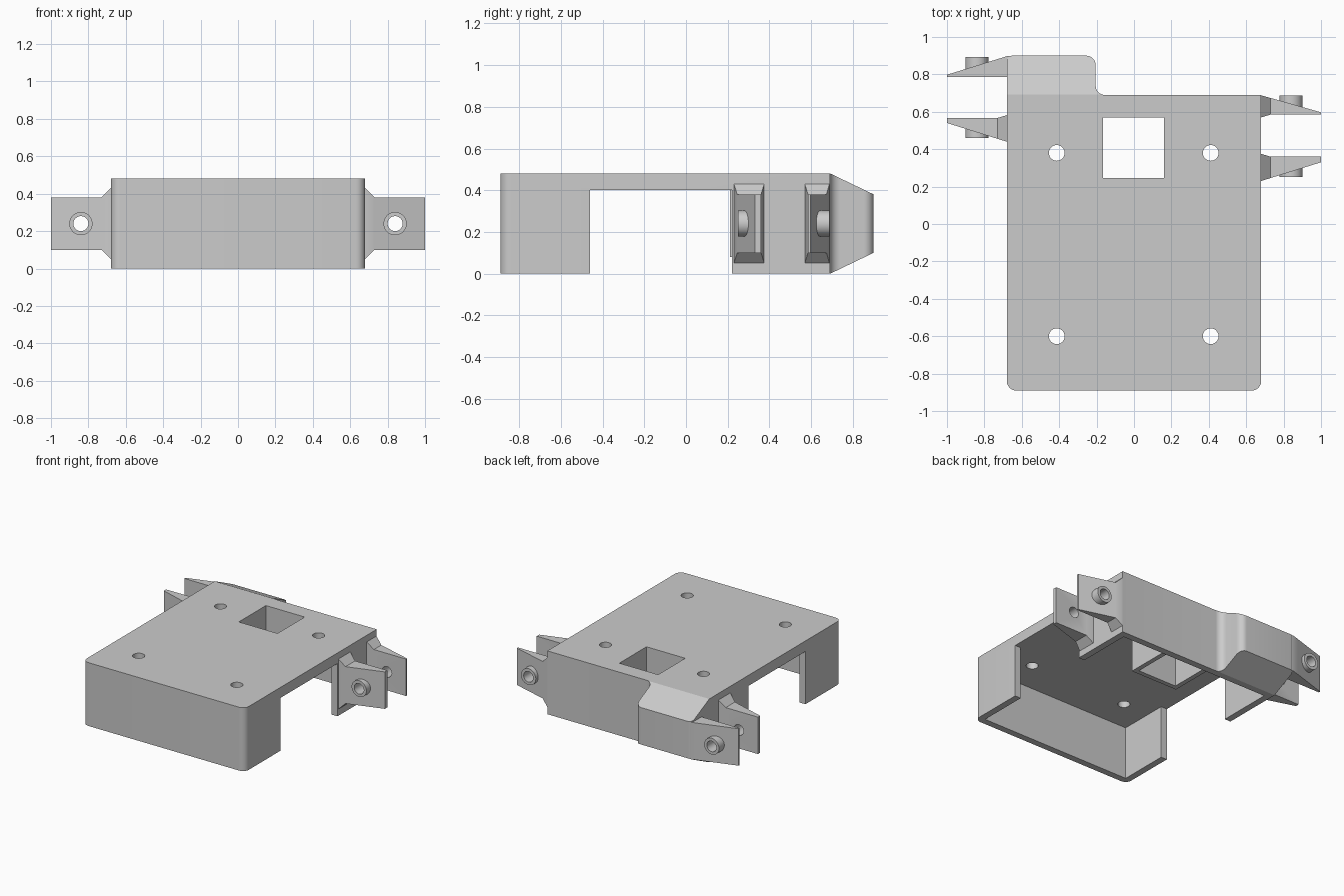
import bpy
import bmesh
import math
from mathutils import Matrix, Vector

cube = bpy.data.objects.get("Cube")
if cube:
    bpy.data.objects.remove(cube, do_unlink=True)

GREY = (0.6, 0.6, 0.6, 1)
mat = bpy.data.materials.new("plain grey")
mat.use_nodes = True
mat.diffuse_color = GREY
mat.node_tree.nodes["Principled BSDF"].inputs["Base Color"].default_value = GREY


def make(name, bm):
    bmesh.ops.recalc_face_normals(bm, faces=bm.faces)
    mesh = bpy.data.meshes.new(name)
    bm.to_mesh(mesh)
    bm.free()
    mesh.materials.append(mat)
    obj = bpy.data.objects.new(name, mesh)
    bpy.context.collection.objects.link(obj)
    return obj


def box(name, x0, x1, y0, y1, z0, z1):
    bm = bmesh.new()
    bmesh.ops.create_cube(bm, size=1)
    for v in bm.verts:
        v.co = ((x0 + x1) / 2 + v.co.x * (x1 - x0),
                (y0 + y1) / 2 + v.co.y * (y1 - y0),
                (z0 + z1) / 2 + v.co.z * (z1 - z0))
    return make(name, bm)


def cylinder(name, centre, radius, depth, along_y=False):
    bm = bmesh.new()
    turn = Matrix.Rotation(math.pi / 2 if along_y else 0, 4, "X")
    bmesh.ops.create_cone(bm, cap_ends=True, segments=40, radius1=radius, radius2=radius,
                          depth=depth, matrix=Matrix.Translation(centre) @ turn)
    return make(name, bm)


def combine(obj, others, operation="DIFFERENCE"):
    """Apply boolean operations and remove the helper objects."""
    for other in others:
        mod = obj.modifiers.new("boolean", "BOOLEAN")
        mod.operation = operation
        mod.solver = "EXACT"
        mod.object = other
    bpy.context.view_layer.update()
    graph = bpy.context.evaluated_depsgraph_get()
    mesh = bpy.data.meshes.new_from_object(obj.evaluated_get(graph))
    obj.modifiers.clear()
    obj.data = mesh
    for other in others:
        bpy.data.objects.remove(other, do_unlink=True)


def rounded(corners, steps=8):
    """Outline with a fillet radius on each (x, y, r) corner."""
    points = []
    for i, (x, y, r) in enumerate(corners):
        p = Vector((x, y))
        if r == 0:
            points.append(p)
            continue
        a = (Vector(corners[i - 1][:2]) - p).normalized() * r
        b = (Vector(corners[(i + 1) % len(corners)][:2]) - p).normalized() * r
        for k in range(steps + 1):
            t = k / steps * math.pi / 2
            points.append(p + a * (1 - math.sin(t)) + b * (1 - math.cos(t)))
    return points


# Housing outline with the offset rear bump
W, FRONT, BACK, REAR, H = 0.68, -0.89, 0.69, 0.9, 0.48
outline = rounded([(-W, FRONT, 0.05), (W, FRONT, 0.05), (W, BACK, 0),
                   (-0.205, BACK, 0.05), (-0.205, REAR, 0.05), (-W, REAR, 0.03)])
bm = bmesh.new()
base = bm.faces.new([bm.verts.new((p.x, p.y, 0)) for p in outline])
top = bmesh.ops.extrude_face_region(bm, geom=[base])["geom"]
bmesh.ops.translate(bm, vec=(0, 0, H), verts=[v for v in top if isinstance(v, bmesh.types.BMVert)])

# Sloped top and underside of the rear bump
for z, side in ((H, 1), (0, -1)):
    bmesh.ops.bisect_plane(bm, geom=bm.verts[:] + bm.edges[:] + bm.faces[:],
                           plane_co=(0, BACK + 0.002, z), plane_no=(0, 0.1, 0.208 * side),
                           clear_outer=True)
    bmesh.ops.holes_fill(bm, edges=[e for e in bm.edges if e.is_boundary], sides=0)
housing = make("housing", bm)

# Hollow underside, open sides, square port and screw holes
WALL = 0.05
PORT = (-0.165, 0.16, 0.245, 0.57)
cutters = [box("cavity_cutter", -W + WALL, W - WALL, FRONT + WALL, BACK - WALL, -0.1, 0.4),
           box("side_cutter", -1, 1, -0.46, 0.22, -0.1, 0.4),
           box("port_cutter", *PORT, -0.1, 1)]
for x in (-0.413, 0.41):
    for y in (-0.6, 0.38):
        cutters.append(cylinder("screw_cutter", (x, y, 0.4), 0.042, 0.5))
combine(housing, cutters)

# Square sleeve below the port
x0, x1, y0, y1 = PORT
sleeve = box("port_sleeve", x0 - 0.035, x1 + 0.035, y0 - 0.035, y1 + 0.035, 0.08, 0.405)
combine(sleeve, [box("sleeve_cutter", *PORT, 0, 0.6)])


# Tapered hinge lugs, each with a boss and a pin hole
def lug(name, side, inner, outer, tip, boss_end, gusset=True):
    out = 1 if outer > inner else -1
    low, high, foot = (0.05, 0.43, inner - 0.015 * out) if gusset else (0.1, 0.38, inner)
    neck = outer + (tip - outer) * 0.05 / 0.32
    sections = [(0.65, foot, outer, low, high), (0.68, foot, outer, low, high),
                (0.73, inner, neck, 0.1, 0.38), (1.0, inner, tip, 0.1, 0.38)]
    bm = bmesh.new()
    rings = [[bm.verts.new((side * x, y, z)) for y, z in ((a, l), (b, l), (b, h), (a, h))]
             for x, a, b, l, h in sections]
    for r, s in zip(rings, rings[1:]):
        for i in range(4):
            j = (i + 1) % 4
            bm.faces.new((r[i], r[j], s[j], s[i]))
    bm.faces.new(rings[0])
    bm.faces.new(rings[-1])
    obj = make(name, bm)
    start = inner + 0.005 * out
    centre = (side * 0.84, (start + boss_end) / 2, 0.24)
    combine(obj, [cylinder("boss", centre, 0.062, abs(boss_end - start), True)], "UNION")
    combine(obj, [cylinder("pin_cutter", centre, 0.04, 0.6, True)])
    return obj


parts = [housing, sleeve,
         lug("left_rear_lug", 1, 0.585, 0.688, 0.597, 0.688),
         lug("left_front_lug", 1, 0.36, 0.23, 0.33, 0.25),
         lug("right_rear_lug", -1, 0.785, 0.897, 0.798, 0.893, False),
         lug("right_front_lug", -1, 0.567, 0.44, 0.54, 0.46)]

# Smooth the fillets and round parts, keeping edges sharp
for obj in parts:
    bpy.ops.object.select_all(action="DESELECT")
    obj.select_set(True)
    bpy.context.view_layer.objects.active = obj
    bpy.ops.object.shade_smooth_by_angle(angle=math.radians(25))
